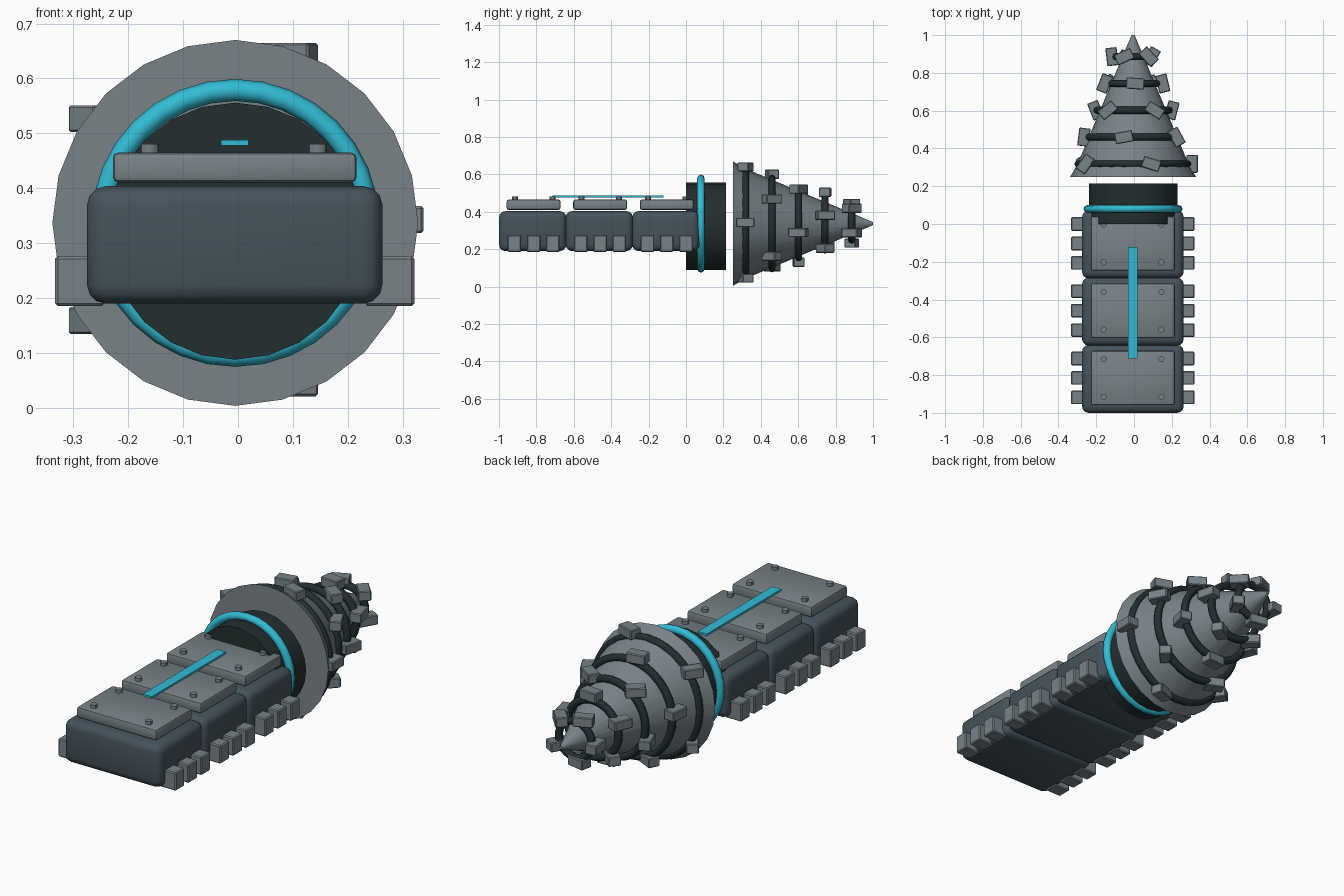
import bpy, bmesh, math
from mathutils import Vector

if "Cube" in bpy.data.objects:
    bpy.data.objects.remove(bpy.data.objects["Cube"])

CX, CZ = -0.005, 0.337          # drill axis


def material(name, rgb):
    m = bpy.data.materials.new(name)
    m.diffuse_color = (*rgb, 1)
    m.use_nodes = True
    m.node_tree.nodes["Principled BSDF"].inputs["Base Color"].default_value = m.diffuse_color
    return m


STEEL = material("steel_grey", (0.19, 0.225, 0.245))
SLATE = material("dark_slate", (0.06, 0.086, 0.105))
BLACK = material("near_black", (0.017, 0.028, 0.029))
CYAN = material("glow_cyan", (0.032, 0.5, 0.66))


def smooth(ob, angle=30):
    bpy.ops.object.select_all(action='DESELECT')
    ob.select_set(True)
    bpy.context.view_layer.objects.active = ob
    bpy.ops.object.shade_smooth_by_angle(angle=math.radians(angle))


def box(name, loc, size, mat, bevel=0.0, segments=1, rot_z=0.0):
    bm = bmesh.new()
    bmesh.ops.create_cube(bm, size=1)
    bmesh.ops.scale(bm, vec=Vector(size), verts=bm.verts)
    if bevel:
        bmesh.ops.bevel(bm, geom=bm.edges[:], offset=bevel, segments=segments,
                        profile=0.5, affect='EDGES')
    me = bpy.data.meshes.new(name)
    bm.to_mesh(me)
    bm.free()
    ob = bpy.data.objects.new(name, me)
    bpy.context.collection.objects.link(ob)
    ob.location = loc
    ob.rotation_euler.z = rot_z
    me.materials.append(mat)
    return ob


def lathe(name, profile, cz, mat, sides=24):
    """Capped solid of revolution about the y axis; profile holds (y, radius)."""
    bm = bmesh.new()
    loops = []
    for y, r in profile:
        loops.append([bm.verts.new((CX + r * math.cos(2 * math.pi * i / sides), y,
                                    cz + r * math.sin(2 * math.pi * i / sides)))
                      for i in range(sides)])
    for a, b in zip(loops, loops[1:]):
        for i in range(sides):
            j = (i + 1) % sides
            bm.faces.new((a[i], a[j], b[j], b[i]))
    bm.faces.new(loops[0])
    bm.faces.new(loops[-1])
    bmesh.ops.recalc_face_normals(bm, faces=bm.faces)
    me = bpy.data.meshes.new(name)
    bm.to_mesh(me)
    bm.free()
    ob = bpy.data.objects.new(name, me)
    bpy.context.collection.objects.link(ob)
    me.materials.append(mat)
    smooth(ob)
    return ob


def ring(name, y, major, minor, mat):
    bpy.ops.mesh.primitive_torus_add(major_radius=major, minor_radius=minor,
                                     major_segments=32, minor_segments=8,
                                     location=(CX, y, CZ),
                                     rotation=(math.pi / 2, 0, 0))
    ob = bpy.context.object
    ob.name = name
    ob.data.materials.append(mat)
    smooth(ob, 60)


# Body segments with armour plates, bolts and feet
for s in range(3):
    y = -0.82 + 0.356 * s
    body = box(f"body_segment_{s}", (-0.006, y, 0.297), (0.538, 0.36, 0.214),
               SLATE, 0.035, 3)
    smooth(body)
    y += 0.005
    plate = box(f"armour_plate_{s}", (-0.006, y, 0.438), (0.444, 0.288, 0.054),
                STEEL, 0.01, 2)
    smooth(plate)
    for sx in (-1, 1):
        for sy in (-1, 1):
            bpy.ops.mesh.primitive_cylinder_add(
                vertices=12, radius=0.016, depth=0.03,
                location=(-0.008 + sx * 0.153, y + sy * 0.1, 0.466))
            bolt = bpy.context.object
            bolt.name = f"plate_bolt_{s}"
            bolt.data.materials.append(STEEL)
            smooth(bolt)
        for k in (-1, 0, 1):
            box(f"foot_{s}", (-0.006 + sx * 0.282, y + k * 0.103, 0.231),
                (0.09, 0.072, 0.091), STEEL, 0.005)

# Glowing strip along the back
box("back_strip", (-0.006, -0.417, 0.483), (0.05, 0.592, 0.01), CYAN)

# Collar and glowing ring behind the drill
lathe("collar", [(0.0, 0.234), (0.214, 0.234)], 0.322, BLACK)
ring("collar_ring", 0.08, 0.242, 0.02, CYAN)

# Drill cone
lathe("drill_cone", [(0.25, 0.333), (0.318, 0.294), (0.92, 0.042), (1.0, 0.008)],
      CZ, STEEL)

# Drill ridges, each carrying five cutting teeth with a twist per ridge
for i in range(5):
    y = 0.318 + 0.142 * i
    radius = 0.3125 - 0.05 * i
    ring(f"drill_ridge_{i}", y, radius - 0.021, 0.019, BLACK)
    for k in range(5):
        a = 2 * math.pi * k / 5 + 0.5 * i
        box(f"drill_tooth_{i}",
            (CX + radius * math.cos(a), y, 0.343 + radius * math.sin(a)),
            (0.06, 0.096, 0.049), STEEL, 0.004, 1, a)
